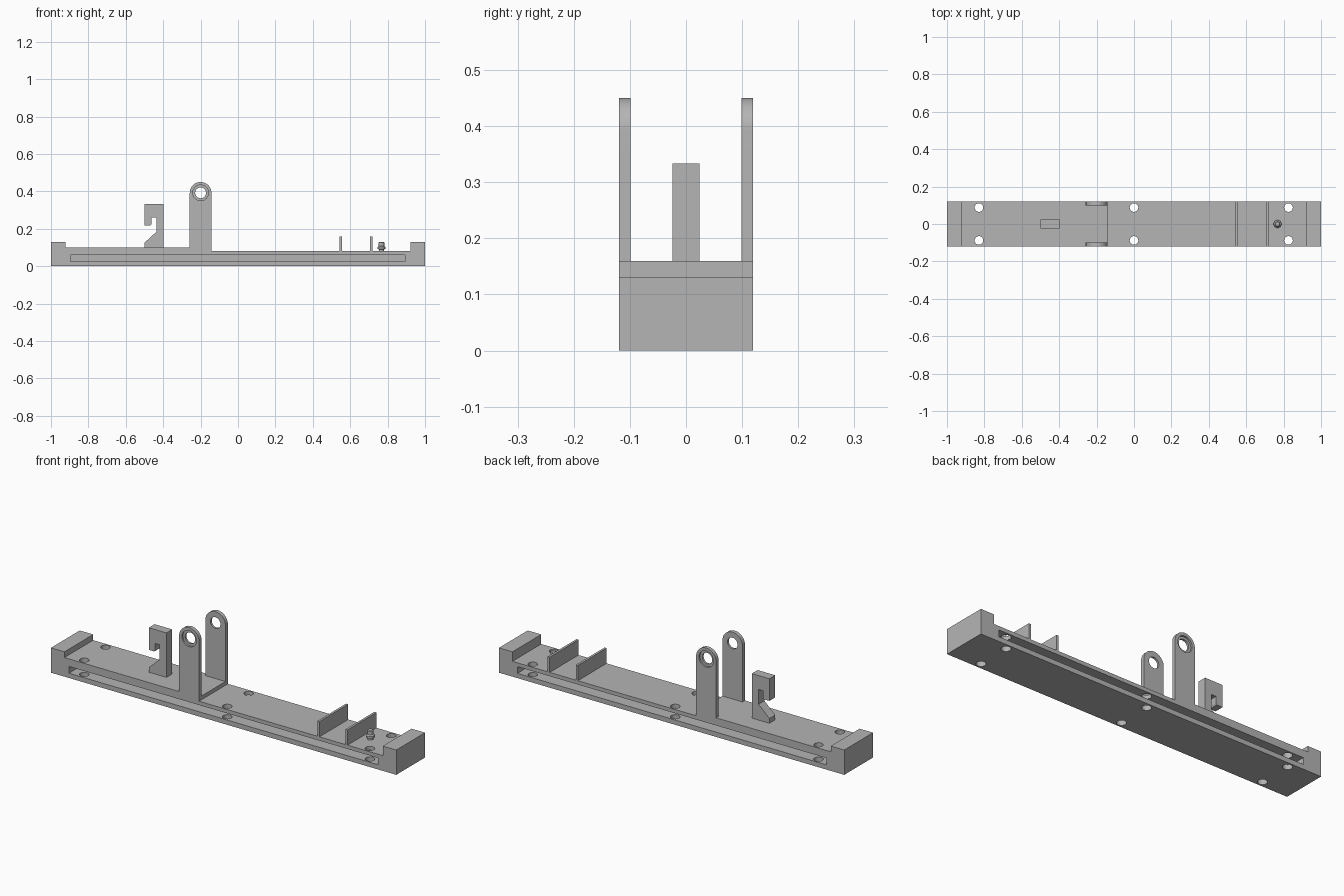
import bpy, bmesh, math
from mathutils import Matrix

cube = bpy.data.objects.get("Cube")
if cube:
    bpy.data.objects.remove(cube, do_unlink=True)

grey = bpy.data.materials.new("plain grey")
grey.use_nodes = True
colour = (0.46, 0.46, 0.46, 1)
grey.diffuse_color = colour
grey.node_tree.nodes["Principled BSDF"].inputs["Base Color"].default_value = colour

HALF = 0.119          # half width of the base
ARM_X, ARM_Z, ARM_R = -0.2, 0.392, 0.058


def finish(name, bm):
    bmesh.ops.recalc_face_normals(bm, faces=bm.faces[:])
    mesh = bpy.data.meshes.new(name)
    bm.to_mesh(mesh)
    bm.free()
    mesh.materials.append(grey)
    obj = bpy.data.objects.new(name, mesh)
    bpy.context.collection.objects.link(obj)
    return obj


def prism(name, outline, y0, y1):
    """Extrude an x-z outline along y."""
    bm = bmesh.new()
    face = bm.faces.new([bm.verts.new((x, y0, z)) for x, z in outline])
    grown = bmesh.ops.extrude_face_region(bm, geom=[face])
    verts = [v for v in grown["geom"] if isinstance(v, bmesh.types.BMVert)]
    bmesh.ops.translate(bm, verts=verts, vec=(0, y1 - y0, 0))
    return finish(name, bm)


def box(name, x0, x1, y0, y1, z0, z1):
    return prism(name, [(x0, z0), (x1, z0), (x1, z1), (x0, z1)], y0, y1)


def cylinder(name, centre, radius, depth, along_y=False):
    bm = bmesh.new()
    turn = Matrix.Rotation(math.pi / 2, 4, "X") if along_y else Matrix()
    bmesh.ops.create_cone(bm, cap_ends=True, segments=32, radius1=radius, radius2=radius,
                          depth=depth, matrix=Matrix.Translation(centre) @ turn)
    return finish(name, bm)


def activate(obj):
    bpy.ops.object.select_all(action="DESELECT")
    obj.select_set(True)
    bpy.context.view_layer.objects.active = obj


def cut(obj, cutter):
    cutter.hide_render = True
    mod = obj.modifiers.new("cut", "BOOLEAN")
    mod.operation, mod.solver, mod.object = "DIFFERENCE", "EXACT", cutter
    activate(obj)
    bpy.ops.object.modifier_apply(modifier=mod.name)
    bpy.data.objects.remove(cutter, do_unlink=True)


def smooth(obj):
    activate(obj)
    bpy.ops.object.shade_smooth_by_angle(angle=math.radians(30))


# Base with raised ends and a stepped deck
base = prism("base", [(-1, 0), (1, 0), (1, 0.13), (0.922, 0.13), (0.922, 0.08),
                      (-0.142, 0.08), (-0.142, 0.1), (-0.922, 0.1),
                      (-0.922, 0.13), (-1, 0.13)], -HALF, HALF)

# Long side slots and vertical screw holes
for side in (-1, 1):
    inner, outer = sorted((side * 0.05, side * 0.2))
    cut(base, box("slot_cutter", -0.896, 0.893, inner, outer, 0.025, 0.06))
for x in (-0.829, 0, 0.826):
    for side in (-1, 1):
        cut(base, cylinder("screw_cutter", (x, side * 0.088, 0.05), 0.023, 0.4))
smooth(base)

# Upright arms with a bored, outward-recessed eye
arc = [(ARM_X + ARM_R * math.cos(math.pi * i / 24), ARM_Z + ARM_R * math.sin(math.pi * i / 24))
       for i in range(25)]
outline = [(ARM_X - ARM_R, 0.1), (ARM_X + ARM_R, 0.1)] + arc
for side, name in ((-1, "front_arm"), (1, "back_arm")):
    y0, y1 = sorted((side * 0.099, side * HALF))
    arm = prism(name, outline, y0, y1)
    cut(arm, cylinder("eye_cutter", (ARM_X, side * 0.11, ARM_Z), 0.029, 0.1, True))
    cut(arm, cylinder("recess_cutter", (ARM_X, side * 0.13, ARM_Z), 0.042, 0.04, True))
    smooth(arm)

# Hooked post
prism("hook", [(-0.5, 0.1), (-0.398, 0.1), (-0.398, 0.333), (-0.5, 0.333), (-0.5, 0.217),
               (-0.468, 0.217), (-0.463, 0.225), (-0.463, 0.26), (-0.437, 0.26),
               (-0.437, 0.183), (-0.5, 0.125)], -0.024, 0.024)

# Cross plates
for x, name in ((0.543, "inner_plate"), (0.706, "outer_plate")):
    box(name, x, x + 0.012, -HALF, HALF, 0.08, 0.16)

# Collared pin, turned from a profile
bm = bmesh.new()
profile = [(0, 0.08), (0.014, 0.08), (0.014, 0.09), (0.021, 0.092), (0.021, 0.102),
           (0.015, 0.108), (0.015, 0.126), (0.011, 0.13), (0, 0.13)]
verts = [bm.verts.new((0.767 + r, 0, z)) for r, z in profile]
edges = [bm.edges.new(pair) for pair in zip(verts, verts[1:])]
bmesh.ops.spin(bm, geom=verts + edges, cent=(0.767, 0, 0), axis=(0, 0, 1),
               angle=math.tau, steps=24)
bmesh.ops.remove_doubles(bm, verts=bm.verts[:], dist=0.0002)
smooth(finish("pin", bm))
